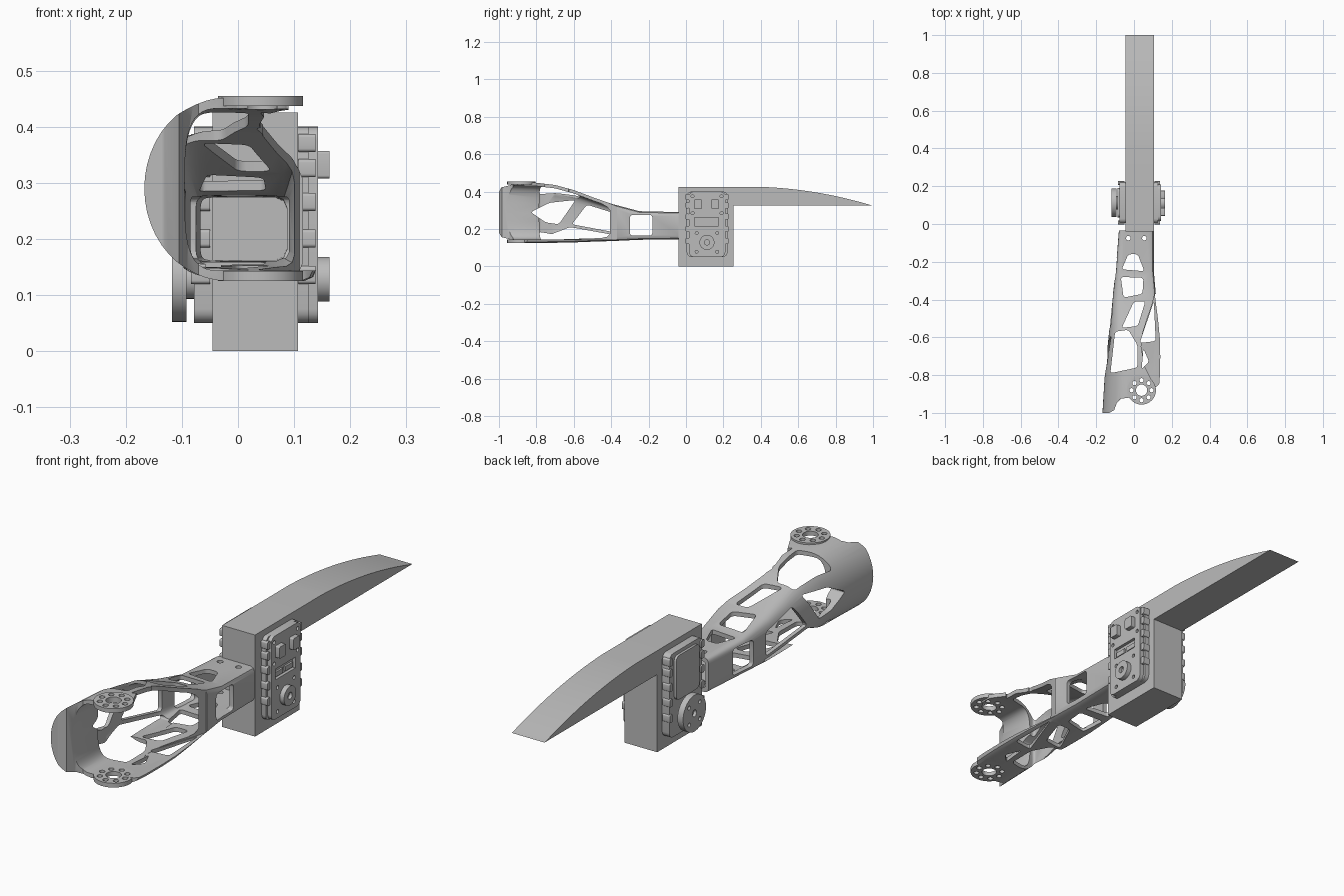
import bpy, bmesh, math
from mathutils import Matrix, Vector

cube = bpy.data.objects.get("Cube")
if cube:
    bpy.data.objects.remove(cube)

grey = bpy.data.materials.new("plain_grey")
grey.use_nodes = True
grey.diffuse_color = (0.5, 0.5, 0.5, 1)
grey.node_tree.nodes["Principled BSDF"].inputs["Base Color"].default_value = (0.5, 0.5, 0.5, 1)


def finish(bm, name):
    bmesh.ops.recalc_face_normals(bm, faces=bm.faces)
    mesh = bpy.data.meshes.new(name)
    bm.to_mesh(mesh)
    bm.free()
    mesh.materials.append(grey)
    ob = bpy.data.objects.new(name, mesh)
    bpy.context.collection.objects.link(ob)
    return ob


def add_prism(bm, outline, low, high, axis="Z", radius=0):
    """Extrude a 2D outline along z (outline in x, y) or x (outline in y, z)."""
    place = (lambda a, b, h: (a, b, h)) if axis == "Z" else (lambda a, b, h: (h, a, b))
    ends = [[bm.verts.new(place(a, b, h)) for a, b in outline] for h in (low, high)]
    faces = [bm.faces.new(e) for e in ends]
    count = len(outline)
    for i in range(count):
        j = (i + 1) % count
        faces.append(bm.faces.new((ends[0][i], ends[0][j], ends[1][j], ends[1][i])))
    bmesh.ops.recalc_face_normals(bm, faces=faces)
    if radius:
        sides = [bm.edges.get((p, q)) for p, q in zip(*ends)]
        bmesh.ops.bevel(bm, geom=sides, offset=radius, segments=4, profile=0.5,
                        affect="EDGES", clamp_overlap=True)


def add_disc(bm, a, b, radius, low, high, axis="Z", sides=24):
    ring = [math.tau * i / sides for i in range(sides)]
    add_prism(bm, [(a + radius * math.cos(t), b + radius * math.sin(t)) for t in ring], low, high, axis)


def rect(a0, a1, b0, b1):
    return [(a0, b0), (a1, b0), (a1, b1), (a0, b1)]


def prisms(name, outlines, low, high, axis="Z", radius=0):
    bm = bmesh.new()
    for outline in outlines:
        add_prism(bm, outline, low, high, axis, radius)
    return finish(bm, name)


def discs(name, items, low, high, axis="Z", sides=24):
    bm = bmesh.new()
    for a, b, r in items:
        add_disc(bm, a, b, r, low, high, axis, sides)
    return finish(bm, name)


def combine(target, other, operation="DIFFERENCE"):
    """Apply a boolean and drop the helper object."""
    mod = target.modifiers.new("cut", "BOOLEAN")
    mod.object, mod.operation, mod.solver = other, operation, "EXACT"
    graph = bpy.context.evaluated_depsgraph_get()
    target_mesh = bpy.data.meshes.new_from_object(target.evaluated_get(graph))
    target.modifiers.clear()
    target.data = target_mesh
    bpy.data.objects.remove(other)


def smooth(*objects):
    bpy.ops.object.select_all(action="DESELECT")
    for ob in objects:
        ob.select_set(True)
    bpy.context.view_layer.objects.active = objects[0]
    bpy.ops.object.shade_smooth_by_angle(angle=math.radians(32))


# Base block and the curved tail, one side profile
profile = [(-0.04, 0), (0.255, 0), (0.255, 0.325), (1, 0.325)]
for i in range(15):
    t = 1 - i / 14
    profile.append((0.4 + 0.58 * t, 0.425 - 0.02 * t - 0.075 * t * t))
profile.append((-0.04, 0.425))
block = prisms("base_block_with_tail", [profile], -0.045, 0.107, "X")
smooth(block)

# Arm stations: y, left x, right x, bottom z, top z, squareness
STATIONS = [
    (-0.035, -0.08, 0.105, 0.145, 0.29, 7),
    (-0.25, -0.097, 0.105, 0.142, 0.295, 6),
    (-0.4, -0.115, 0.118, 0.135, 0.335, 4),
    (-0.5, -0.125, 0.13, 0.132, 0.37, 3.2),
    (-0.6, -0.135, 0.138, 0.128, 0.408, 2.6),
    (-0.7, -0.145, 0.14, 0.126, 0.435, 2.3),
    (-0.8, -0.155, 0.138, 0.125, 0.447, 2),
    (-1, -0.167, 0.12, 0.125, 0.455, 2)]


def section(y, xl, xr, z0, z1, power):
    """Bulged left side, boxy right side with small rounded corners."""
    middle, half, depth = (z0 + z1) / 2, (z1 - z0) / 2, -0.02 - xl
    points = []
    for i in range(25):
        t = math.pi * (i / 24 - 0.5)
        c, s = math.cos(t), math.sin(t)
        points.append((-0.02 - depth * abs(c) ** (2 / power), y,
                       middle + half * math.copysign(abs(s) ** (2 / power), s)))
    for a, b in ((0.02, 0), (0.006, 0.006), (0, 0.02)):
        points.append((xr - a, y, z1 - b))
    for a, b in ((0, 0.02), (0.006, 0.006), (0.02, 0)):
        points.append((xr - a, y, z0 + b))
    return points


def loft(name, rows):
    bm = bmesh.new()
    rings = [[bm.verts.new(p) for p in section(*row)] for row in rows]
    for a, b in zip(rings, rings[1:]):
        for i in range(len(a)):
            j = (i + 1) % len(a)
            bm.faces.new((a[i], a[j], b[j], b[i]))
    bm.faces.new(rings[0])
    bm.faces.new(rings[-1])
    return finish(bm, name)


arm = loft("lattice_arm", STATIONS)
WALL = 0.018
inner = []
for y, xl, xr, z0, z1, power in STATIONS:
    # the mouth keeps a thick bulged wall with a flatter inside
    left = max(xl + WALL, -0.095) if y < -0.75 else xl + WALL
    inner.append((y, left, xr - WALL, z0 + WALL, z1 - WALL, power + 1.5))
inner[0] = (0.05,) + inner[0][1:]
inner[-1] = (-1.05,) + inner[-1][1:]
combine(arm, loft("arm_cavity", inner))

# Open the right side forward of the root, leaving the floor plate
opening = [(0.11, -0.37), (0.095, -0.43), (0.07, -0.5), (0.045, -0.58), (0.038, -0.65),
           (0.055, -0.75), (0.09, -0.82), (0.09, -1.1), (0.3, -1.1), (0.3, -0.37)]
combine(arm, prisms("side_opening", [opening], 0.144, 0.6))

# Trim the front edge behind the bulged wall
front = [(-0.165, -1.02), (-0.105, -0.985), (-0.09, -0.945), (-0.07, -0.925), (-0.03, -0.92),
         (0.04, -0.89), (0.12, -0.86), (0.2, -0.78), (0.2, -1.1), (-0.165, -1.1)]
combine(arm, prisms("front_trim", [front], 0, 0.6))

# Lattice windows through floor and roof
windows = [
    [(-0.03, -0.16), (0.02, -0.16), (0.055, -0.25), (-0.065, -0.24)],
    [(-0.07, -0.28), (0.05, -0.285), (0.045, -0.37), (-0.055, -0.39)],
    [(0, -0.41), (0.06, -0.41), (0.02, -0.54), (-0.065, -0.55)],
    [(0.105, -0.41), (0.115, -0.62), (0.03, -0.63)],
    [(-0.1, -0.57), (-0.03, -0.56), (0.018, -0.64), (0.018, -0.76), (-0.125, -0.79)],
    [(0.05, -0.66), (0.08, -0.73), (0.04, -0.77)]]
combine(arm, prisms("flat_windows", windows, 0, 0.6, radius=0.014))

# Lattice windows in the left wall, and a pair near the root on both walls
side = [
    [(-0.83, 0.29), (-0.73, 0.34), (-0.59, 0.355), (-0.68, 0.225), (-0.75, 0.235)],
    [(-0.78, 0.148), (-0.62, 0.21), (-0.37, 0.165), (-0.37, 0.15)],
    [(-0.53, 0.33), (-0.37, 0.28), (-0.37, 0.18), (-0.61, 0.225)]]
combine(arm, prisms("wall_windows", side, -0.3, -0.03, "X", 0.014))
root = [rect(-0.3, -0.18, 0.165, 0.275)]
combine(arm, prisms("root_windows", root, -0.3, 0.3, "X", 0.014))

# Pivot rings on roof and floor, drilled with a bolt circle
PIVOT = (0.04, -0.88)
for low in (0.125, 0.437):
    combine(arm, discs("pivot_ring", [(*PIVOT, 0.076)], low, low + 0.018, sides=48), "UNION")
holes = [(*PIVOT, 0.03), (-0.03, -0.075, 0.012), (0.055, -0.075, 0.012)]
for i in range(8):
    t = math.tau * i / 8
    holes.append((PIVOT[0] + 0.053 * math.cos(t), PIVOT[1] + 0.053 * math.sin(t), 0.011))
combine(arm, discs("bolt_holes", holes, 0, 0.6))
smooth(arm)

# Servo case poking out of both sides of the block
case = prisms("servo_case", [rect(0.004, 0.222, 0.05, 0.4)], -0.078, 0.126, "X", 0.025)
cover = prisms("servo_cover", [rect(0.016, 0.21, 0.05, 0.4)], 0.12, 0.143, "X", 0.025)
combine(cover, prisms("socket", [rect(0.045, 0.175, 0.215, 0.26)], 0.13, 0.2, "X"))
SHAFT = (0.112, 0.128)
dots = [(SHAFT[0] + a, SHAFT[1] + b, 0.008) for a in (-0.055, 0.055) for b in (-0.05, 0.05)]
dots += [(a, b, 0.008) for a in (0.035, 0.19) for b in (0.285, 0.375)]
combine(cover, discs("cover_screw_holes", dots, 0.13, 0.2, "X", 12))
panel = prisms("servo_front_panel", [rect(0.035, 0.19, 0.2, 0.385)], -0.088, -0.07, "X", 0.02)
pins = prisms("socket_pins", [rect(a, a + 0.05, 0.222, 0.242) for a in (0.052, 0.118)], 0.12, 0.138, "X")
plugs = prisms("servo_plugs", [rect(a, a + 0.042, 0.308, 0.357) for a in (0.043, 0.135)],
               0.14, 0.163, "X", 0.005)

# Screw lugs along the case edges on both faces
lugs = [rect(y, y + 0.02, z, z + 0.032) for y in (-0.002, 0.207) for z in (0.12, 0.185, 0.25, 0.31, 0.355)]
for name, low, high in (("back_lugs", 0.108, 0.138), ("front_lugs", -0.084, -0.05)):
    smooth(prisms(name, lugs, low, high, "X", 0.006))

# Rear boss and output horn
boss = discs("idler_boss", [(*SHAFT, 0.04)], 0.14, 0.163, "X", 40)
combine(boss, discs("boss_bore", [(*SHAFT, 0.014)], 0.15, 0.2, "X"))
horn = discs("output_horn", [(*SHAFT, 0.076)], -0.118, -0.092, "X", 48)
bores = [(*SHAFT, 0.014)]
for i in range(4):
    t = math.tau * (i + 0.5) / 4
    bores.append((SHAFT[0] + 0.05 * math.cos(t), SHAFT[1] + 0.05 * math.sin(t), 0.008))
combine(horn, discs("horn_holes", bores, -0.2, -0.105, "X"))
hub = discs("horn_hub", [(*SHAFT, 0.035)], -0.095, -0.07, "X", 32)
smooth(case, cover, panel, plugs, boss, horn, hub)
